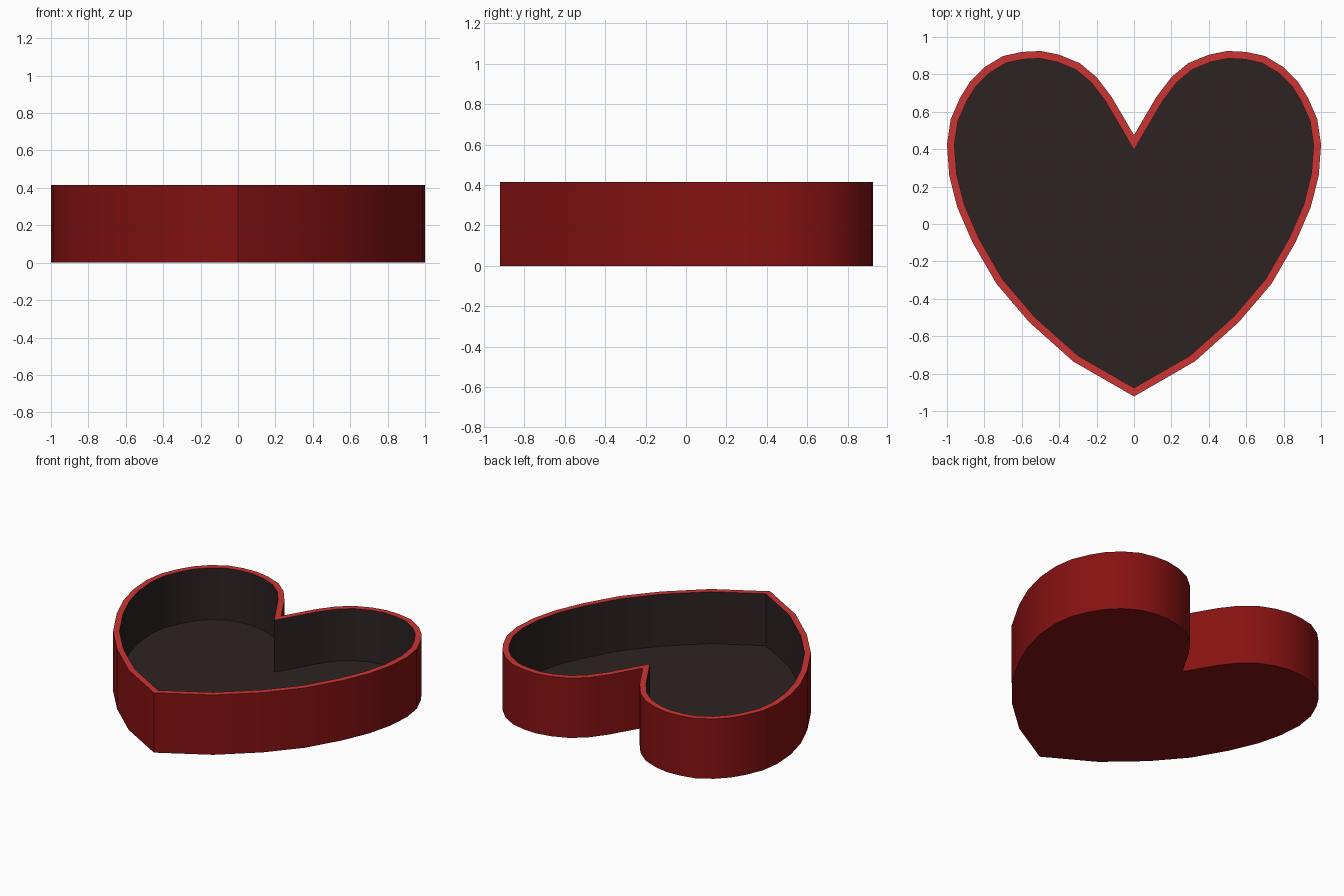
import bpy, bmesh, math
from mathutils import Vector

if "Cube" in bpy.data.objects:
    bpy.data.objects.remove(bpy.data.objects["Cube"])

HEIGHT, FLOOR, WALL = 0.415, 0.055, 0.04

# Right half of the heart outline, bottom tip to top notch
half = [(0, -0.922), (0.325, -0.735), (0.56, -0.525), (0.735, -0.32), (0.865, -0.095),
        (0.945, 0.09), (0.988, 0.26), (1.0, 0.425), (0.98, 0.56), (0.93, 0.675),
        (0.877, 0.76), (0.80, 0.838), (0.70, 0.898), (0.60, 0.92), (0.50, 0.925),
        (0.40, 0.905), (0.29, 0.86), (0.20, 0.785), (0.12, 0.68), (0, 0.475)]
outer = [Vector(p) for p in half] + [Vector((-x, y)) for x, y in half[-2:0:-1]]


def inset(pts, d):
    """Mitred inward offset of a counter-clockwise outline."""
    out = []
    for i, p in enumerate(pts):
        a = (p - pts[i - 1]).normalized()
        b = (pts[(i + 1) % len(pts)] - p).normalized()
        na, nb = Vector((-a.y, a.x)), Vector((-b.y, b.x))
        out.append(p + (na + nb) * d / (1 + na.dot(nb)))
    return out


def material(name, rgb):
    m = bpy.data.materials.new(name)
    m.diffuse_color = (*rgb, 1)
    m.use_nodes = True
    m.node_tree.nodes["Principled BSDF"].inputs["Base Color"].default_value = m.diffuse_color
    return m


inner = inset(outer, WALL)
bm = bmesh.new()


def ring(pts, z):
    return [bm.verts.new((p.x, p.y, z)) for p in pts]


def bridge(a, b, mat):
    n = len(a)
    for i in range(n):
        j = (i + 1) % n
        f = bm.faces.new((a[i], a[j], b[j], b[i]))
        f.material_index = mat


base, top = ring(outer, 0), ring(outer, HEIGHT)
lip, floor = ring(inner, HEIGHT), ring(inner, FLOOR)
bridge(base, top, 0)      # outer wall
bridge(top, lip, 1)       # rim
bridge(lip, floor, 2)     # lining wall
bm.faces.new(base[::-1]).material_index = 0   # underside
bm.faces.new(floor).material_index = 2        # lining floor
for f in bm.faces:
    f.smooth = True

mesh = bpy.data.meshes.new("heart_box")
bm.to_mesh(mesh)
bm.free()
mesh.materials.append(material("dark red case", (0.24, 0.006, 0.006)))
mesh.materials.append(material("bright red rim", (0.6, 0.034, 0.034)))
mesh.materials.append(material("dark brown lining", (0.027, 0.016, 0.016)))
mesh.set_sharp_from_angle(angle=math.radians(30))
bpy.context.collection.objects.link(bpy.data.objects.new("heart_box", mesh))
